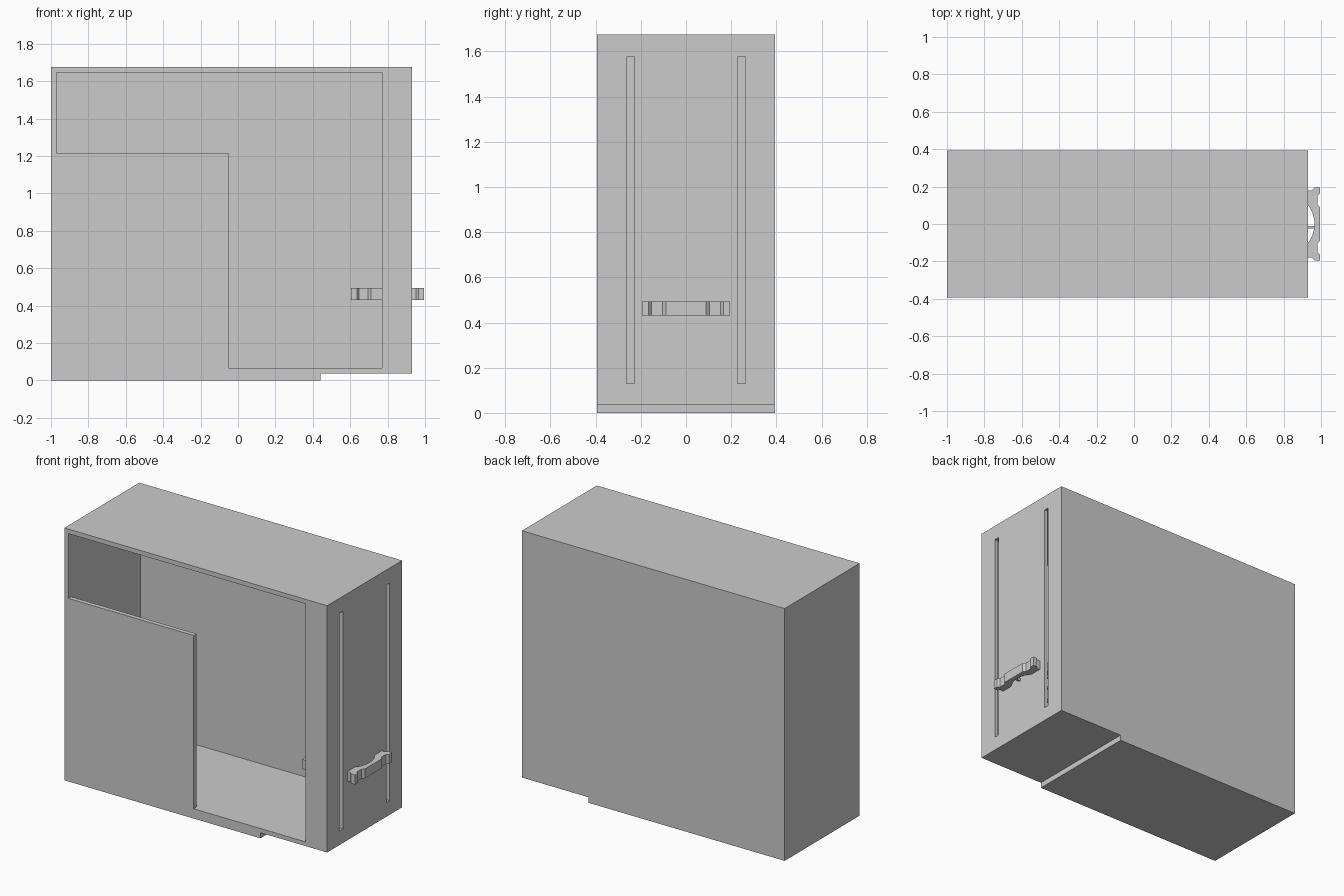
import bpy, bmesh, math
from mathutils import Matrix

if "Cube" in bpy.data.objects:
    bpy.data.objects.remove(bpy.data.objects["Cube"])

grey = bpy.data.materials.new("grey")
grey.diffuse_color = (0.6, 0.6, 0.6, 1)
grey.use_nodes = True
grey.node_tree.nodes["Principled BSDF"].inputs["Base Color"].default_value = grey.diffuse_color


def prism(name, pts, lo, hi, axis="z"):
    """Extrude an outline: axis z takes (x, y) points, axis y takes (x, z) points."""
    bm = bmesh.new()
    place = (lambda p, h: (p[0], p[1], h)) if axis == "z" else (lambda p, h: (p[0], h, p[1]))
    a = [bm.verts.new(place(p, lo)) for p in pts]
    b = [bm.verts.new(place(p, hi)) for p in pts]
    bm.faces.new(a)
    bm.faces.new(b)
    n = len(pts)
    for i in range(n):
        j = (i + 1) % n
        bm.faces.new((a[i], a[j], b[j], b[i]))
    bmesh.ops.recalc_face_normals(bm, faces=bm.faces)
    mesh = bpy.data.meshes.new(name)
    bm.to_mesh(mesh)
    bm.free()
    mesh.materials.append(grey)
    ob = bpy.data.objects.new(name, mesh)
    bpy.context.collection.objects.link(ob)
    return ob


def box(name, x0, x1, y0, y1, z0, z1):
    return prism(name, [(x0, y0), (x1, y0), (x1, y1), (x0, y1)], z0, z1)


def circle(r, n):
    return [(FAN_X + r * math.cos(2 * math.pi * i / n),
             r * math.sin(2 * math.pi * i / n)) for i in range(n)]


def cut(ob, cutter):
    cutter.hide_render = True
    mod = ob.modifiers.new("cut", "BOOLEAN")
    mod.operation, mod.solver, mod.object = "DIFFERENCE", "EXACT", cutter
    bpy.context.view_layer.objects.active = ob
    bpy.ops.object.modifier_apply(modifier=mod.name)
    bpy.data.objects.remove(cutter)


FAN_X = 0.8

# Case shell with a stepped underside
case = prism("case", [(-1, 0), (0.44, 0), (0.44, 0.037), (0.93, 0.037),
                      (0.93, 1.675), (-1, 1.675)], -0.393, 0.393, "y")
cut(case, box("cavity", -0.97, 0.905, -0.363, 0.363, 0.065, 1.645))

# L-shaped front opening
cut(case, prism("opening", [(-0.97, 1.215), (-0.97, 1.645), (0.77, 1.645),
                            (0.77, 0.065), (-0.05, 0.065), (-0.05, 1.215)],
                -0.5, -0.3, "y"))

# Tall slots in the right wall
for s in (-1, 1):
    y0, y1 = sorted((s * 0.228, s * 0.263))
    cut(case, box("slot", 0.85, 1.0, y0, y1, 0.13, 1.575))

# Fan frame: one notched side repeated four times
side = [(0.195, -0.165), (0.18, -0.152), (0.18, -0.105), (0.195, -0.088),
        (0.195, 0.088), (0.18, 0.105), (0.18, 0.152), (0.195, 0.165), (0.195, 0.195)]
outline = []
for k in range(4):
    c, s = (1, 0, -1, 0)[k], (0, 1, 0, -1)[k]
    outline += [(FAN_X + c * x - s * y, s * x + c * y) for x, y in side]
frame = prism("fan_frame", outline, 0.43, 0.493)
cut(frame, prism("bore", circle(0.165, 48), 0.3, 0.6))

# Hub and offset spokes
prism("fan_hub", circle(0.06, 32), 0.432, 0.49)
for k in range(4):
    spoke = box("fan_spoke", 0.05, 0.17, -0.024, -0.012, 0.432, 0.45)
    spoke.data.transform(Matrix.Translation((FAN_X, 0, 0)) @ Matrix.Rotation(k * math.pi / 2, 4, "Z"))
